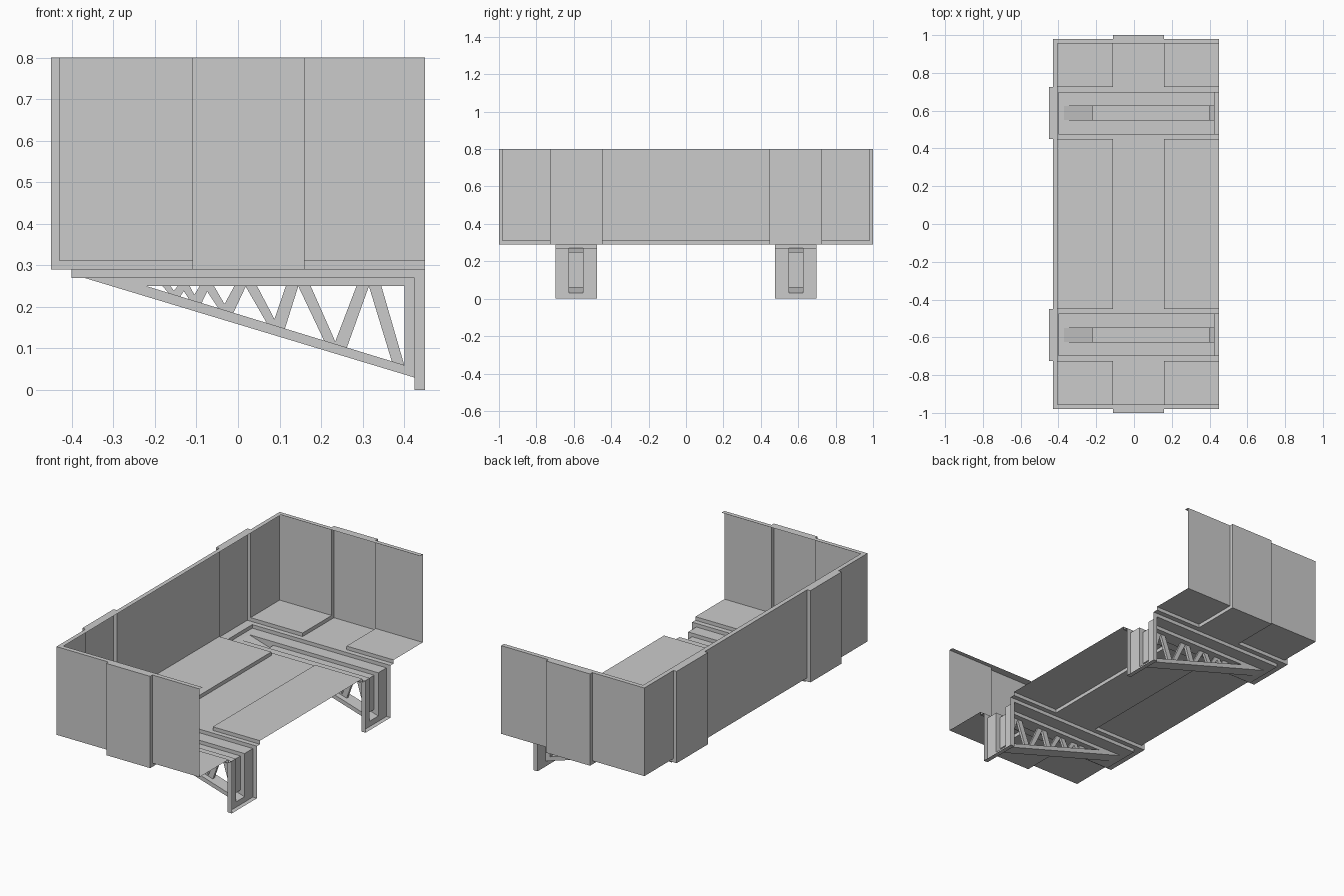
import bpy, bmesh

if "Cube" in bpy.data.objects:
    bpy.data.objects.remove(bpy.data.objects["Cube"])

T, F, B, P = 0.80, 0.31, 0.29, 0.27      # rim, raised floor, band floor, bracket tray heights
XB, XF = -0.43, 0.45                     # back wall, open edge
BX0, BX1 = -0.11, 0.16                   # band running along y
BY0, BY1 = 0.45, 0.725                   # band running along x
TY0, TY1, SY0, SY1 = 0.477, 0.697, 0.55, 0.625   # bracket tray and slot


def make(name, faces, mirror=True):
    """Sheet-metal object from polygons, mirrored over y = 0."""
    bm = bmesh.new()
    for f in faces:
        bm.faces.new([bm.verts.new(p) for p in f])
    bmesh.ops.remove_doubles(bm, verts=bm.verts, dist=1e-5)
    bmesh.ops.recalc_face_normals(bm, faces=bm.faces)
    me = bpy.data.meshes.new(name)
    bm.to_mesh(me)
    bm.free()
    ob = bpy.data.objects.new(name, me)
    bpy.context.collection.objects.link(ob)
    if mirror:
        m = ob.modifiers.new("mirror", 'MIRROR')
        m.use_axis = (False, True, False)
    return ob


def flat(x0, x1, y0, y1, z):
    return [(x0, y0, z), (x1, y0, z), (x1, y1, z), (x0, y1, z)]


def upright(a, b, z0, z1):
    return [(*a, z0), (*b, z0), (*b, z1), (*a, z1)]


def side(pts, y):
    return [(x, y, z) for x, z in pts]


def across(a, b, y0, y1):
    """Strip spanning y between two points of an xz profile."""
    return [(a[0], y0, a[1]), (b[0], y0, b[1]), (b[0], y1, b[1]), (a[0], y1, a[1])]


# Parapet walls with stepped-out bands
plan = [(XB, 0), (XB, BY0), (-0.45, BY0), (-0.45, BY1), (XB, BY1), (XB, 0.98),
        (BX0, 0.98), (BX0, 1), (BX1, 1), (BX1, 0.98), (XF, 0.98)]
walls = []
for a, b in zip(plan, plan[1:]):
    in_band = a[0] < XB or b[0] < XB or a[1] > 0.98 or b[1] > 0.98
    walls.append(upright(a, b, B if in_band else F, T))
make("parapet_walls", walls)

# Inward lip along the top of the walls
lip = plan + [(XF, 0.955), (-0.405, 0.955), (-0.405, 0)]
make("top_lip", [[(x, y, T) for x, y in lip]])

# Raised floor panels with the short steps down to the bands
panels = []
for x0, x1, xs in ((XB, BX0, BX0), (BX1, XF, BX1)):
    for y0, y1, ys in ((0, BY0, BY0), (BY1, 0.98, BY1)):
        panels += [flat(x0, x1, y0, y1, F),
                   upright((xs, y0), (xs, y1), B, F),
                   upright((x0, ys), (x1, ys), B, F)]
make("floor_panels", panels)

# Lower band floor, open above the bracket tray
make("floor_bands", [
    flat(BX0, BX1, 0, BY0, B), flat(BX0, BX1, BY1, 1, B),
    flat(-0.45, -0.40, BY0, BY1, B),
    flat(-0.40, XF, BY0, TY0, B), flat(-0.40, XF, TY1, BY1, B)])

# Bracket tray: shallow channel under the floor turning down into the leg
XL = 0.425
tray = [across((-0.40, B), (-0.40, P), TY0, TY1),
        across((-0.40, P), (-0.37, P), TY0, TY1),
        across((XL, 0.03), (XL, 0), TY0, TY1),
        across((XL, 0), (XF, 0), TY0, TY1)]
for y0, y1 in ((TY0, SY0), (SY1, TY1)):
    tray += [across((-0.37, P), (XL, P), y0, y1), across((XL, P), (XL, 0.03), y0, y1)]
for y in (TY0, TY1):
    tray.append(side([(-0.40, B), (-0.40, P), (XL, P), (XL, 0), (XF, 0), (XF, B)], y))
make("bracket_tray", tray)

# Triangular bracket frame: hollow rim around a triangular opening
outer = [(-0.37, P), (XL, P), (XL, 0.03)]
inner = [(-0.22, 0.25), (0.40, 0.25), (0.40, 0.06)]
frame = [across(outer[2], outer[0], SY0, SY1)]
for i in range(3):
    j = (i + 1) % 3
    frame.append(across(inner[i], inner[j], SY0, SY1))
    for y in (SY0, SY1):
        frame.append(side([outer[i], outer[j], inner[j], inner[i]], y))
make("bracket_frame", frame)

# Zigzag truss bars: (top x, foot x, width)
bars = [(0.33, 0.385, 0.03), (0.30, 0.247, 0.03), (0.16, 0.222, 0.03),
        (0.13, 0.098, 0.03), (0.032, 0.083, 0.028), (0.005, -0.025, 0.028),
        (-0.07, -0.035, 0.025), (-0.08, -0.10, 0.025), (-0.127, -0.107, 0.022),
        (-0.134, -0.15, 0.022), (-0.172, -0.157, 0.02)]
low = lambda x: 0.25 - (x + 0.22) * 0.19 / 0.62
truss = []
ya, yb = 0.58, 0.595
for t, f, w in bars:
    h = w / 2
    q = [(t - h, 0.25), (t + h, 0.25), (f + h, low(f + h)), (f - h, low(f - h))]
    truss += [side(q, ya), side(q, yb), across(q[1], q[2], ya, yb), across(q[3], q[0], ya, yb)]
make("truss_bars", truss)
